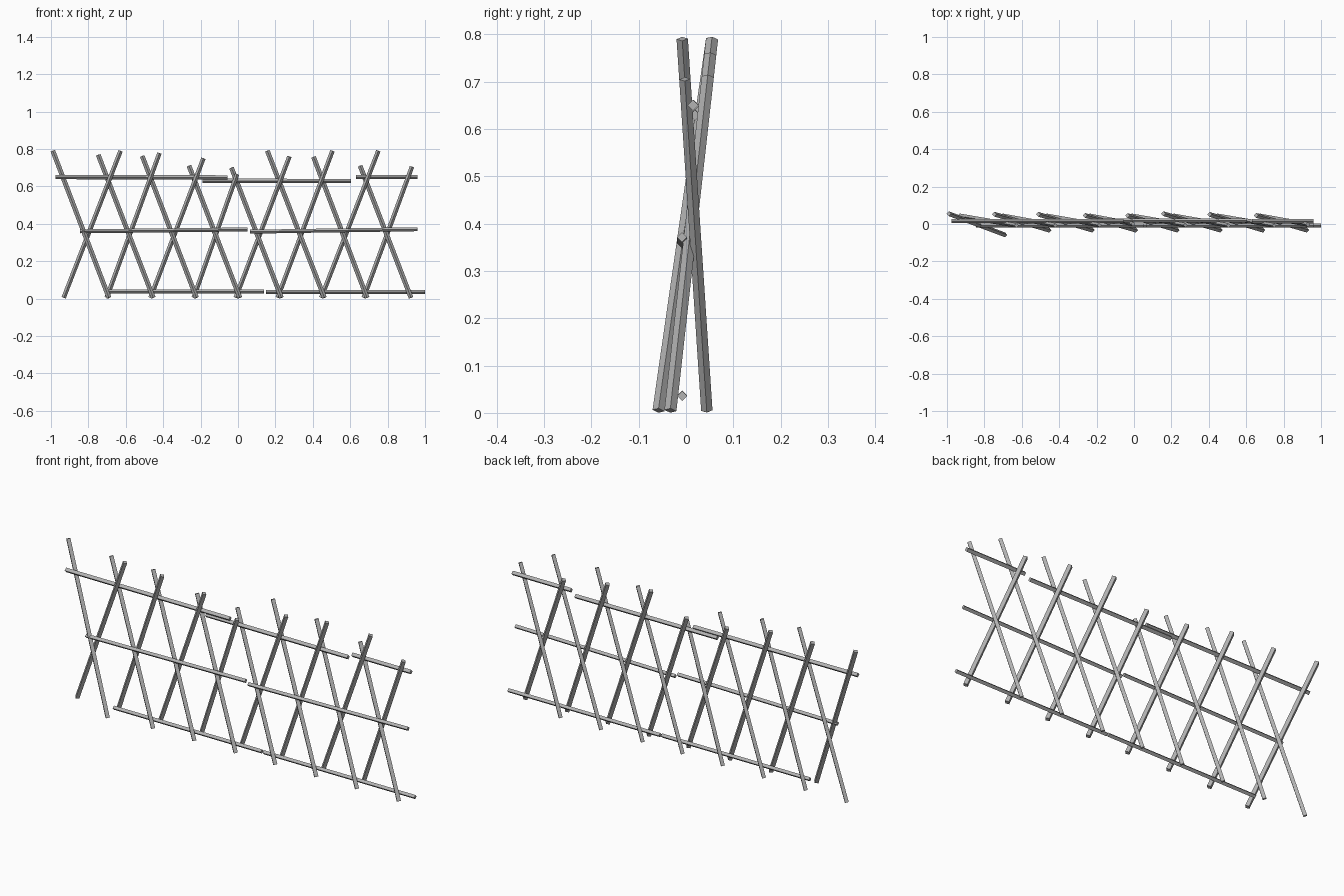
import bpy
import math
from mathutils import Vector

cube = bpy.data.objects.get("Cube")
if cube:
    bpy.data.objects.remove(cube, do_unlink=True)

grey = bpy.data.materials.new("weathered_grey")
grey.use_nodes = True
grey.diffuse_color = (0.45, 0.45, 0.45, 1)
grey.node_tree.nodes["Principled BSDF"].inputs["Base Color"].default_value = grey.diffuse_color


def pole(name, start, end, radius):
    """Four-sided pole, edge-on to the front, running from start to end."""
    a, b = Vector(start), Vector(end)
    axis = (b - a).normalized()
    side = Vector((0, 1, 0))
    side = (side - axis * side.dot(axis)).normalized()
    other = axis.cross(side)
    ring = [side * radius, other * radius, -side * radius, -other * radius]
    verts = [p + r for p in (a, b) for r in ring]
    faces = [(i, (i + 1) % 4, (i + 1) % 4 + 4, i + 4) for i in range(4)]
    faces += [(3, 2, 1, 0), (4, 5, 6, 7)]
    mesh = bpy.data.meshes.new(name)
    mesh.from_pydata(verts, [], faces)
    mesh.materials.append(grey)
    obj = bpy.data.objects.new(name, mesh)
    bpy.context.collection.objects.link(obj)


FOOT, FULL = 0.005, 0.79


def leaning_row(name, feet, tops, y_foot, y_top, radius):
    """Row of slanted stakes; each top is (x, z) on a shared leaning plane."""
    for i, (foot, (x, z)) in enumerate(zip(feet, tops)):
        yf = y_foot[min(i, len(y_foot) - 1)]
        y = yf + (y_top - yf) * (z - FOOT) / (FULL - FOOT)
        pole(f"{name}_{i + 1}", (foot, yf, FOOT), (x, y, z), radius)


# Stakes leaning towards the right; the first one is splayed further forward
leaning_row("right_leaning_stake",
            [-0.69, -0.453, -0.222, 0.01, 0.232, 0.462, 0.69, 0.925],
            [(-0.99, 0.79), (-0.747, 0.768), (-0.512, 0.762), (-0.262, 0.71),
             (-0.035, 0.70), (0.157, 0.79), (0.404, 0.757), (0.653, 0.71)],
            [-0.058, -0.033], 0.055, 0.0128)

# Stakes leaning towards the left
leaning_row("left_leaning_stake",
            [-0.932, -0.702, -0.468, -0.237, -0.012, 0.212, 0.445, 0.672],
            [(-0.628, 0.79), (-0.42, 0.778), (-0.185, 0.75), (-0.005, 0.665),
             (0.275, 0.76), (0.505, 0.79), (0.75, 0.79), (0.93, 0.705)],
            [0.044], -0.008, 0.012)

# Horizontal rails: name, start x, end x, start z, end z, depth
rails = [
    ("top_rail_1", -0.975, -0.055, 0.65, 0.648, 0.016),
    ("top_rail_2", -0.19, 0.605, 0.63, 0.629, 0.019),
    ("top_rail_3", 0.632, 0.96, 0.65, 0.65, 0.015),
    ("middle_rail_1", -0.845, 0.05, 0.36, 0.37, -0.008),
    ("middle_rail_2", 0.065, 0.96, 0.358, 0.371, -0.008),
    ("bottom_rail_1", -0.69, 0.14, 0.037, 0.037, -0.008),
    ("bottom_rail_2", 0.15, 1.0, 0.036, 0.036, -0.008),
]
for name, x0, x1, z0, z1, y in rails:
    pole(name, (x0, y, z0), (x1, y, z1), 0.0115 if "top" in name else 0.0105)
